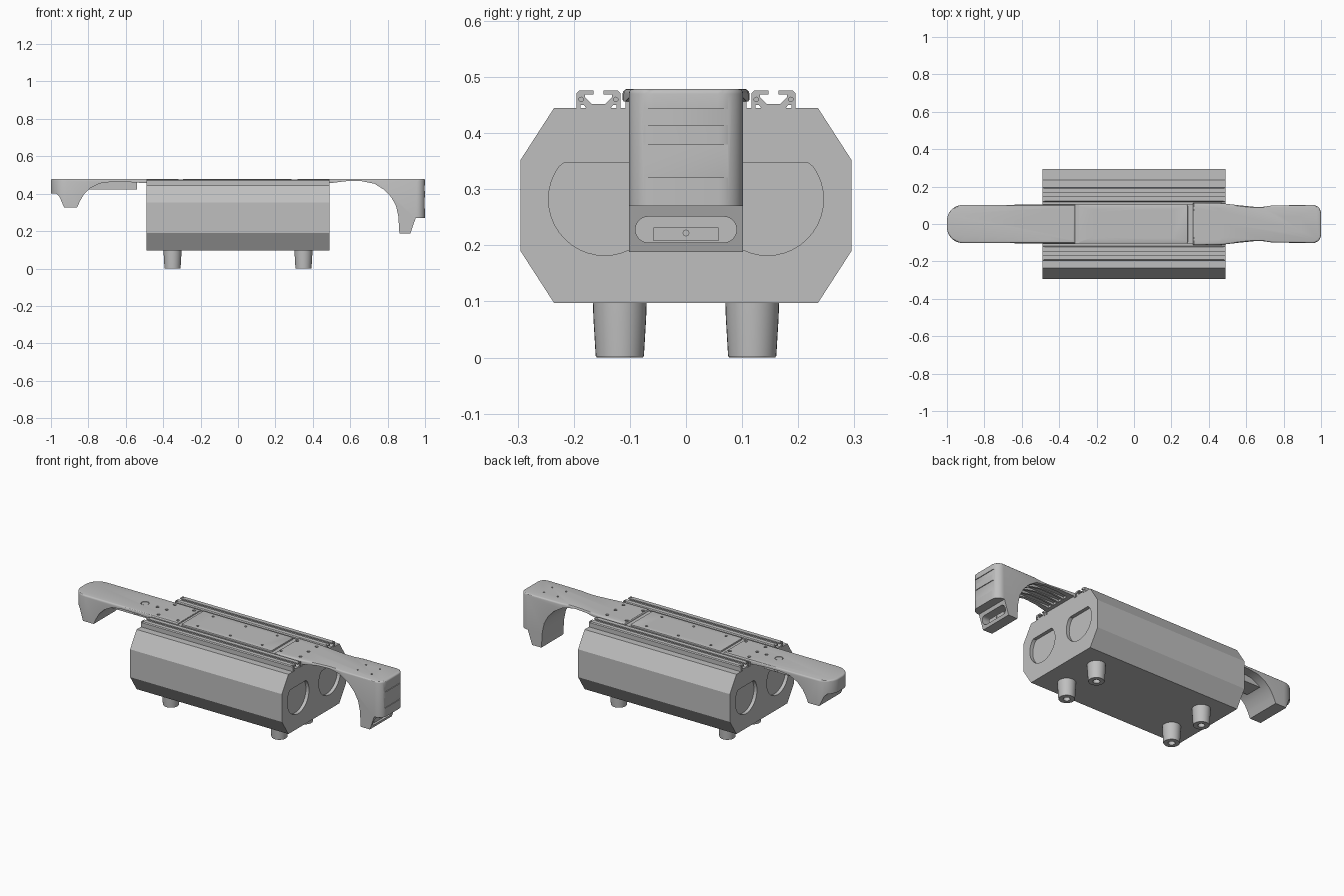
import bpy, bmesh, math
from mathutils import Vector

if "Cube" in bpy.data.objects:
    bpy.data.objects.remove(bpy.data.objects["Cube"], do_unlink=True)

grey = bpy.data.materials.new("satin_grey")
grey.use_nodes = True
COLOUR = (0.52, 0.52, 0.52, 1)
grey.diffuse_color = COLOUR
grey.node_tree.nodes["Principled BSDF"].inputs["Base Color"].default_value = COLOUR


def make_object(name, bm):
    bmesh.ops.recalc_face_normals(bm, faces=bm.faces)
    mesh = bpy.data.meshes.new(name)
    bm.to_mesh(mesh)
    bm.free()
    mesh.materials.append(grey)
    obj = bpy.data.objects.new(name, mesh)
    bpy.context.collection.objects.link(obj)
    return obj


def add_prism(bm, outline, axis, lo, hi):
    """Extrude a 2D outline along x, y or z from lo to hi."""
    place = {"x": lambda a, b: (lo, a, b), "y": lambda a, b: (a, lo, b),
             "z": lambda a, b: (a, b, lo)}[axis]
    face = bm.faces.new([bm.verts.new(place(a, b)) for a, b in outline])
    ext = bmesh.ops.extrude_face_region(bm, geom=[face])["geom"]
    step = Vector([(hi - lo) * (axis == k) for k in "xyz"])
    bmesh.ops.translate(bm, verts=[v for v in ext if isinstance(v, bmesh.types.BMVert)], vec=step)


def prisms(name, outlines, axis, lo, hi):
    bm = bmesh.new()
    for outline in outlines:
        add_prism(bm, outline, axis, lo, hi)
    return make_object(name, bm)


def circle(cx, cy, r, n=24):
    return [(cx + r * math.cos(math.tau * i / n), cy + r * math.sin(math.tau * i / n))
            for i in range(n)]


def rounded(x0, x1, y0, y1, r, n=8):
    pts = []
    corners = [(x1 - r, y1 - r), (x0 + r, y1 - r), (x0 + r, y0 + r), (x1 - r, y0 + r)]
    for k, (cx, cy) in enumerate(corners):
        for i in range(n + 1):
            a = math.pi / 2 * (k + i / n)
            pts.append((cx + r * math.cos(a), cy + r * math.sin(a)))
    return pts


def rect(x0, x1, y0, y1):
    return [(x0, y0), (x1, y0), (x1, y1), (x0, y1)]


def apply_modifiers(obj):
    graph = bpy.context.evaluated_depsgraph_get()
    mesh = bpy.data.meshes.new_from_object(obj.evaluated_get(graph))
    obj.modifiers.clear()
    obj.data = mesh


def combine(obj, tool, operation="DIFFERENCE"):
    mod = obj.modifiers.new("cut", "BOOLEAN")
    mod.operation, mod.object, mod.solver = operation, tool, "EXACT"
    apply_modifiers(obj)
    bpy.data.objects.remove(tool, do_unlink=True)


def bevel(obj, width, segments=2, angle=50):
    mod = obj.modifiers.new("bevel", "BEVEL")
    mod.width, mod.segments, mod.angle_limit = width, segments, math.radians(angle)
    apply_modifiers(obj)


def smooth(obj, angle=30):
    bpy.ops.object.select_all(action="DESELECT")
    obj.select_set(True)
    bpy.context.view_layer.objects.active = obj
    bpy.ops.object.shade_smooth_by_angle(angle=math.radians(angle))


def drill(obj, spots, r, top=0.49, floor=0.471):
    combine(obj, prisms("drill", [circle(x, y, r, 12) for x, y in spots], "z", floor, top))


# Eight-sided main housing with round, flat-topped end pockets
half = [(0.235, 0.097), (0.295, 0.19), (0.295, 0.352), (0.235, 0.445)]
body = prisms("main_housing", [half + [(-y, z) for y, z in reversed(half)]], "x", -0.49, 0.49)
for end in (-1, 1):
    pockets = [[(y, min(z, 0.348)) for y, z in circle(side * 0.145, 0.282, 0.1, 40)
                if z < 0.36] for side in (-1, 1)]
    combine(body, prisms("pocket", pockets, "x", end * 0.47, end * 0.6))
smooth(body)

# Four tapered feet with hollow undersides, turned from one profile
foot_profile = [(0, 0.03), (0.018, 0.03), (0.018, 0), (0.041, 0), (0.043, 0.003),
                (0.047, 0.07), (0.048, 0.1), (0, 0.1)]
for x, end in ((-0.35, "right"), (0.35, "left")):
    for y, side in ((-0.118, "front"), (0.118, "back")):
        bm = bmesh.new()
        verts = [bm.verts.new((r, 0, z)) for r, z in foot_profile]
        edges = [bm.edges.new(pair) for pair in zip(verts, verts[1:])]
        bmesh.ops.spin(bm, geom=verts + edges, axis=(0, 0, 1), cent=(0, 0, 0),
                       angle=math.tau, steps=32)
        bmesh.ops.remove_doubles(bm, verts=bm.verts, dist=0.0001)
        bmesh.ops.translate(bm, verts=bm.verts, vec=(x, y, 0))
        smooth(make_object(f"foot_{side}_{end}", bm))

# Slotted rails on the top of the housing
rail_half = [(0.012, 0.452), (0.024, 0.464), (0.024, 0.469), (0.009, 0.469), (0.009, 0.476),
             (0.034, 0.476), (0.039, 0.471), (0.039, 0.445), (0.032, 0.445), (0.032, 0.45),
             (0.026, 0.45), (0.022, 0.445)]
for side, name in ((-1, "front_rail"), (1, "back_rail")):
    mid = side * 0.156
    outline = [(mid + y, z) for y, z in rail_half]
    outline += [(mid - y, z) for y, z in reversed(rail_half)]
    rail = prisms(name, [outline], "x", -0.49, 0.49)
    for end in (-1, 1):
        bores = [circle(mid + s * 0.031, 0.46, 0.004, 12) for s in (-1, 1)]
        combine(rail, prisms("bore", bores, "x", end * 0.46, end * 0.5))
    drill(rail, [(e * 0.483, mid + s * 0.03) for e in (-1, 1) for s in (-1, 1)], 0.006)

# Central bed and its cover plate
prisms("centre_bed", [rect(-0.49, 0.49, -0.108, 0.108)], "x", -0.49, 0.49).data.clear_geometry()
bpy.data.objects.remove(bpy.data.objects["centre_bed"], do_unlink=True)
prisms("centre_bed", [rect(-0.49, 0.49, -0.108, 0.108)], "z", 0.44, 0.469)
plate = prisms("centre_plate", [rounded(-0.295, 0.288, -0.102, 0.102, 0.008)], "z", 0.465, 0.478)
bevel(plate, 0.003)
drill(plate, [(x, y) for x in (-0.21, 0, 0.205) for y in (-0.07, 0.07)], 0.007)
smooth(plate)


# Arms: side profile intersected with a plan outline
def build_arm(name, profile, plan):
    arm = prisms(name, [profile], "y", -0.2, 0.2)
    combine(arm, prisms("plan", [plan], "z", 0, 0.6), "INTERSECT")
    return arm


def soften_top(arm, width, x_end):
    """Round the top rim beyond the housing."""
    bm = bmesh.new()
    bm.from_mesh(arm.data)
    rim = [e for e in bm.edges if all(v.co.z > 0.478 for v in e.verts)
           and len(e.link_faces) == 2 and e.calc_face_angle(0) > 0.8]
    bmesh.ops.bevel(bm, geom=rim, offset=width, segments=3, profile=0.5, affect="EDGES")
    bm.to_mesh(arm.data)
    bm.free()


right_profile = [(-0.31, 0.479), (-0.31, 0.46), (-0.49, 0.456), (-0.58, 0.462), (-0.68, 0.463),
                 (-0.74, 0.455), (-0.79, 0.43), (-0.825, 0.395), (-0.845, 0.36), (-0.86, 0.327),
                 (-0.93, 0.327), (-0.955, 0.385), (-0.97, 0.4), (-1, 0.4), (-1, 0.479)]
plan = [p for p in rounded(-1, 0, -0.102, 0.102, 0.085, 10) if p[0] < -0.5]
plan = [(-0.315, 0.104)] + plan + [(-0.315, -0.104)]
right_arm = build_arm("right_arm", right_profile, plan)
soften_top(right_arm, 0.009, -1)
drill(right_arm, [(-0.46, y) for y in (-0.075, 0, 0.075)]
      + [(-0.335, y) for y in (-0.075, 0.075)] + [(-0.52, 0)], 0.009)
combine(right_arm, prisms("ring", [circle(-0.6, 0, 0.023)], "z", 0.472, 0.5))
smooth(right_arm)
prisms("round_button", [circle(-0.6, 0, 0.02)], "z", 0.465, 0.478)

# Clamp block and knob beneath the right arm
prisms("under_block", [rect(-0.81, -0.54, -0.05, 0.05)], "z", 0.422, 0.465)
prisms("under_knob", [circle(-0.62, 0.44, 0.013)], "y", -0.057, 0.057)

left_profile = [(0.31, 0.479), (0.31, 0.46), (0.49, 0.456), (0.58, 0.467), (0.66, 0.467),
                (0.73, 0.453), (0.783, 0.42), (0.82, 0.38), (0.845, 0.335), (0.857, 0.28),
                (0.863, 0.188), (0.922, 0.188), (0.95, 0.27), (1, 0.27), (1, 0.479)]
plan = [p for p in rounded(0, 1, -0.102, 0.102, 0.045, 8) if p[0] > 0.5]
top_edge = [(0.315, 0.113), (0.47, 0.111), (0.56, 0.1), (0.64, 0.092), (0.69, 0.092), (0.74, 0.099)]
cut = len(plan) // 2
plan = plan[:cut][::-1] + plan[cut:][::-1]
plan = top_edge + plan + [(x, -y) for x, y in reversed(top_edge)]
left_arm = build_arm("left_arm", left_profile, plan)
soften_top(left_arm, 0.009, 1)
drill(left_arm, [(0.455, y) for y in (-0.075, 0, 0.075)]
      + [(0.33, y) for y in (-0.075, 0.075)], 0.009)
drill(left_arm, [(x, y) for x in (0.8, 0.89) for y in (-0.038, 0.038)], 0.005)
# Ribbed underside, end panels and the oval socket
grooves = [rect(0.51, 0.79, y - 0.014, y + 0.014) for y in (-0.06, -0.02, 0.02, 0.06)]
combine(left_arm, prisms("groove", grooves, "z", 0.4, 0.472))
panels = [rounded(-0.086, 0.086, 0.414, 0.443, 0.01), rounded(-0.089, 0.089, 0.321, 0.38, 0.014)]
combine(left_arm, prisms("panel", panels, "x", 0.996, 1.1))
combine(left_arm, prisms("socket", [rounded(-0.09, 0.09, 0.205, 0.251, 0.0225)], "x", 0.89, 1.1))
smooth(left_arm)
prisms("socket_connector", [rect(-0.058, 0.058, 0.208, 0.232)], "x", 0.88, 0.918)
prisms("connector_pin", [circle(0, 0.222, 0.006, 12)], "x", 0.91, 0.921)
